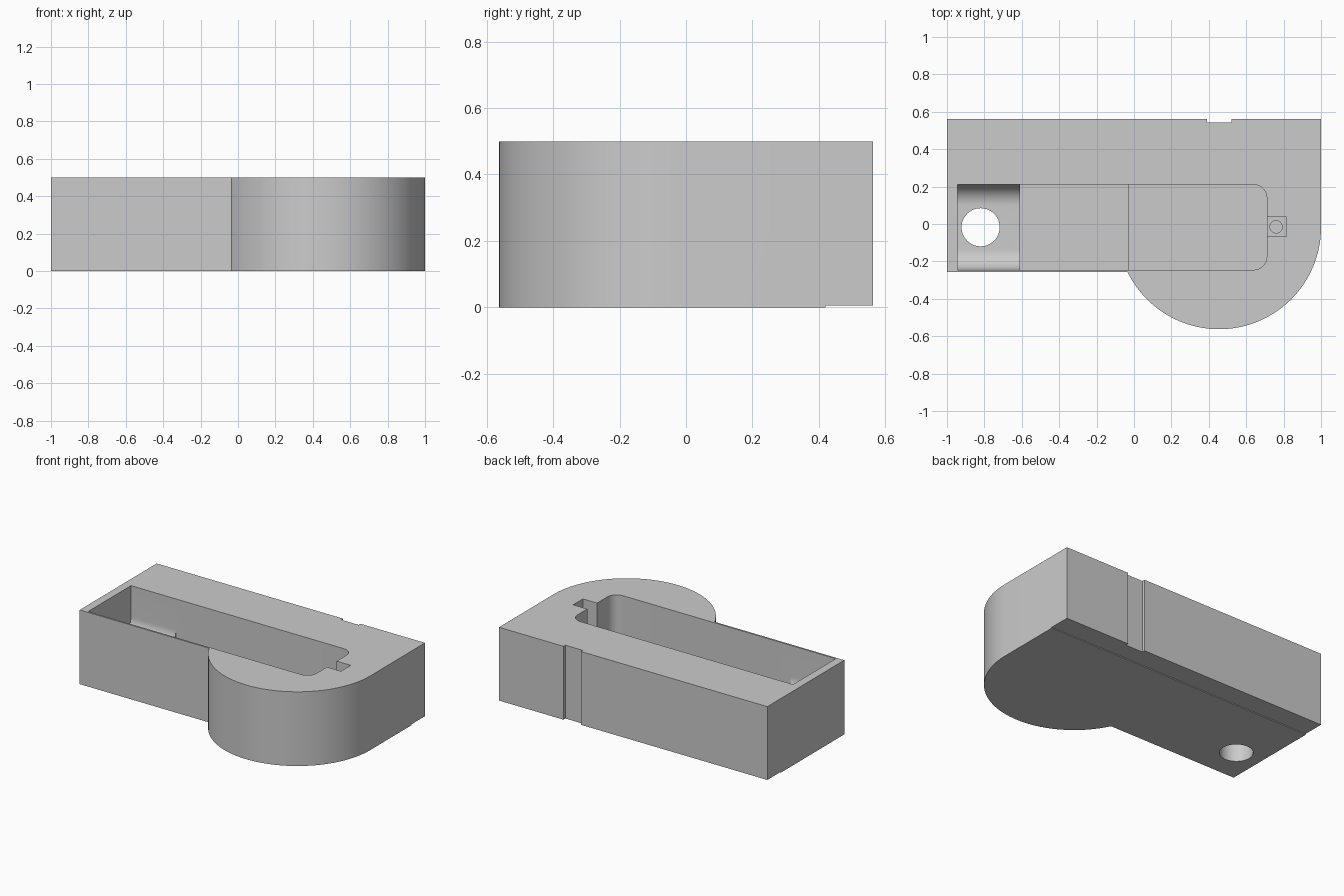
import bpy
import bmesh
import math
from mathutils import Vector

cube = bpy.data.objects.get("Cube")
if cube:
    bpy.data.objects.remove(cube, do_unlink=True)

HEIGHT = 0.5
MID_Y = -0.0175               # shared centre line of pocket and round lobe
FRONT, BACK = -0.257, 0.5625
POCKET_FRONT, POCKET_BACK = -0.245, 0.21
ABOVE = 0.6                   # cutters rise past the top

grey = bpy.data.materials.new("plain grey")
grey.use_nodes = True
grey.diffuse_color = (0.6, 0.6, 0.6, 1)
grey.node_tree.nodes["Principled BSDF"].inputs["Base Color"].default_value = grey.diffuse_color


def arc(cx, cy, r, start, end, steps):
    """Points along an arc, angles in radians."""
    angles = [start + (end - start) * i / steps for i in range(steps + 1)]
    return [(cx + r * math.cos(a), cy + r * math.sin(a)) for a in angles]


def prism(name, outline, lo, hi, axis="z"):
    """Extrude an outline along z (x, y points) or along x (y, z points)."""
    bm = bmesh.new()
    place = (lambda p: (p[0], p[1], lo)) if axis == "z" else (lambda p: (lo, p[0], p[1]))
    face = bm.faces.new([bm.verts.new(place(p)) for p in outline])
    grown = bmesh.ops.extrude_face_region(bm, geom=[face])
    move = Vector((0, 0, hi - lo)) if axis == "z" else Vector((hi - lo, 0, 0))
    bmesh.ops.translate(bm, vec=move,
                        verts=[v for v in grown["geom"] if isinstance(v, bmesh.types.BMVert)])
    bmesh.ops.recalc_face_normals(bm, faces=bm.faces)
    mesh = bpy.data.meshes.new(name)
    bm.to_mesh(mesh)
    bm.free()
    mesh.materials.append(grey)
    obj = bpy.data.objects.new(name, mesh)
    bpy.context.collection.objects.link(obj)
    return obj


def rect(x0, x1, y0, y1):
    return [(x0, y0), (x1, y0), (x1, y1), (x0, y1)]


def cut(target, cutter):
    """Subtract a cutter and discard it."""
    cutter.hide_render = True
    mod = target.modifiers.new("cut", "BOOLEAN")
    mod.operation = "DIFFERENCE"
    mod.solver = "EXACT"
    mod.object = cutter
    bpy.context.view_layer.objects.active = target
    bpy.ops.object.modifier_apply(modifier=mod.name)
    bpy.data.objects.remove(cutter, do_unlink=True)


# Body: block with a round lobe at the front and a shallow notch in the back
lobe_r = 0.545
lobe_x = 1 - lobe_r
join = -math.pi - math.asin((FRONT - MID_Y) / lobe_r)
outline = [(-1, FRONT)] + arc(lobe_x, MID_Y, lobe_r, join, 0, 64)
outline += [(1, BACK), (0.52, BACK), (0.52, BACK - 0.02),
            (0.39, BACK - 0.02), (0.39, BACK), (-1, BACK)]
body = prism("housing_body", outline, 0, HEIGHT)

# Shallow step along the back of the underside
cut(body, prism("underside_step", rect(-1.1, 1.1, 0.42, 0.7), -0.1, 0.006))

# Deep end of the pocket with rounded corners
corner, end = 0.07, 0.71
quarter = math.pi / 2
deep = [(-0.03, POCKET_FRONT)]
deep += arc(end - corner, POCKET_FRONT + corner, corner, -quarter, 0, 12)
deep += arc(end - corner, POCKET_BACK - corner, corner, 0, quarter, 12)
deep += [(-0.03, POCKET_BACK)]
cut(body, prism("deep_pocket", deep, 0.1, ABOVE))

# Middle of the pocket
cut(body, prism("middle_pocket", rect(-0.61, 0.2, POCKET_FRONT, POCKET_BACK), 0.15, ABOVE))

# Trough with rounded lower sides at the far end of the pocket
fillet, floor = 0.11, 0.18
trough = [(POCKET_BACK, ABOVE), (POCKET_FRONT, ABOVE)]
trough += arc(POCKET_FRONT + fillet, floor + fillet, fillet, 2 * quarter, 3 * quarter, 16)
trough += arc(POCKET_BACK - fillet, floor + fillet, fillet, -quarter, 0, 16)
cut(body, prism("trough", trough, -0.945, -0.5, axis="x"))

# Through hole in the trough
cut(body, prism("through_hole", arc(-0.82, MID_Y, 0.102, 0, 4 * quarter, 48)[:-1], -0.1, ABOVE))

# Small square slot beside the pocket, with a blind pin hole in its floor
cut(body, prism("end_slot", rect(0.6, 0.815, -0.067, 0.037), 0.32, ABOVE))
cut(body, prism("pin_hole", arc(0.76, -0.015, 0.033, 0, 4 * quarter, 24)[:-1], 0.15, ABOVE))

# Smooth curved walls, crisp edges
bpy.ops.object.select_all(action="DESELECT")
body.select_set(True)
bpy.context.view_layer.objects.active = body
bpy.ops.object.shade_smooth_by_angle(angle=math.radians(25))
